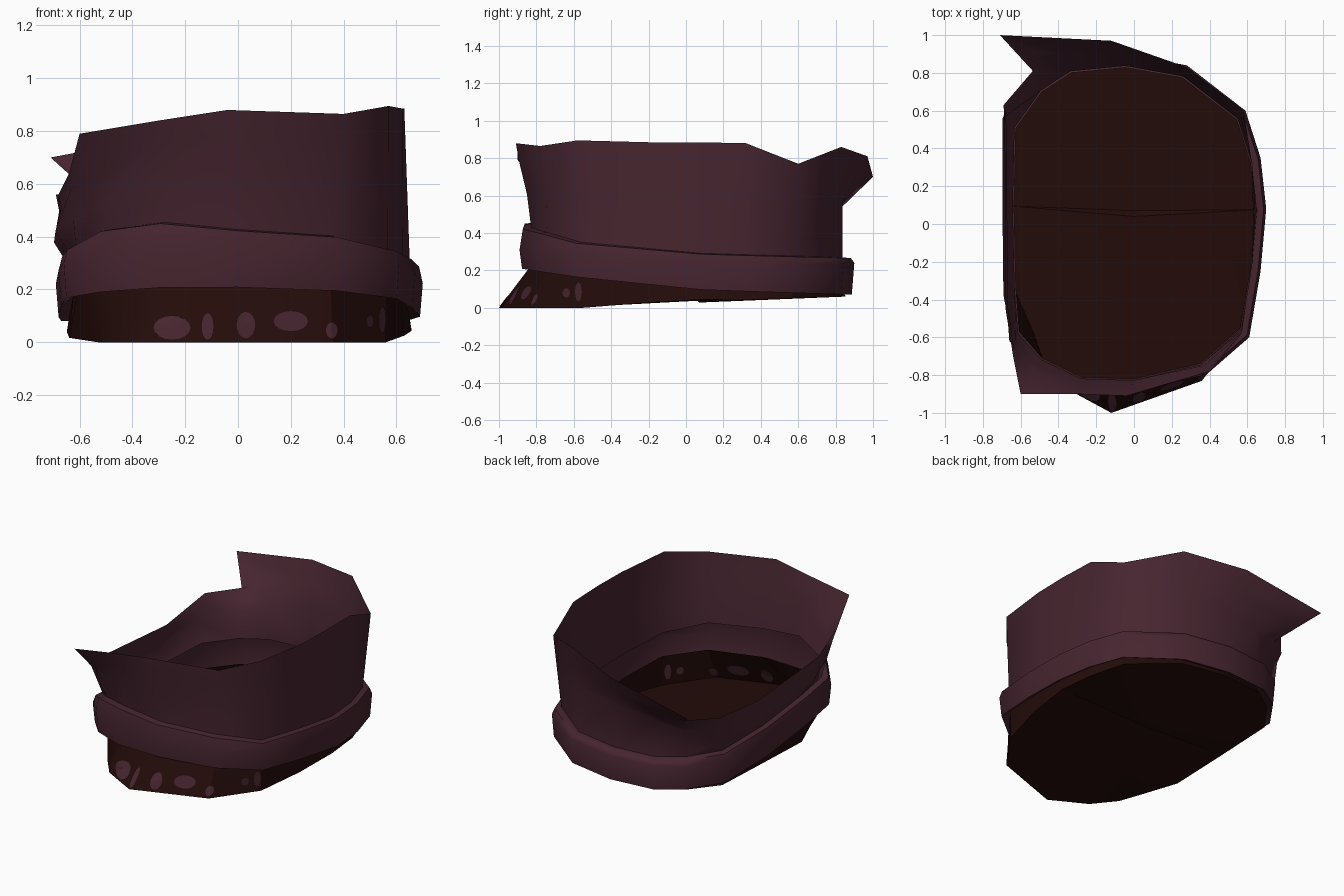
import bpy, bmesh, math
from mathutils import Vector
from mathutils.bvhtree import BVHTree

if "Cube" in bpy.data.objects:
    bpy.data.objects.remove(bpy.data.objects["Cube"])


def material(name, rgb):
    m = bpy.data.materials.new(name)
    m.diffuse_color = (*rgb, 1)
    m.use_nodes = True
    m.node_tree.nodes["Principled BSDF"].inputs["Base Color"].default_value = m.diffuse_color
    return m


cloth = material("plum cloth", (0.062, 0.0185, 0.029))
brown = material("dark brown", (0.017, 0.0037, 0.003))


def make(name, bm, mat, angle=None):
    me = bpy.data.meshes.new(name)
    bm.to_mesh(me)
    bm.free()
    ob = bpy.data.objects.new(name, me)
    bpy.context.collection.objects.link(ob)
    me.materials.append(mat)
    if angle:
        bpy.ops.object.select_all(action='DESELECT')
        ob.select_set(True)
        bpy.context.view_layer.objects.active = ob
        bpy.ops.object.shade_smooth_by_angle(angle=math.radians(angle))
    return ob


def interp(t, keys):
    for (a, va), (b, vb) in zip(keys, keys[1:]):
        if t <= b:
            return va + (vb - va) * max(0, (t - a) / (b - a))
    return keys[-1][1]


def bridge(bm, rings):
    n = len(rings[0])
    vs = [[bm.verts.new(p) for p in r] for r in rings]
    for a, b in zip(vs, vs[1:]):
        for i in range(n):
            j = (i + 1) % n
            bm.faces.new((a[j], a[i], b[i], b[j]))
    return vs


# stations around the collar: band x, y, then rim x, y, z
stations = [
    (-.53, -.77, -.60, -.90, .79), (-.30, -.88, -.30, -.90, .84),
    (.00, -.89, -.04, -.91, .88), (.38, -.80, .40, -.78, .865),
    (.61, -.60, .57, -.58, .895), (.67, -.25, .625, -.20, .885),
    (.70, .08, .63, .05, .885), (.67, .35, .625, .32, .88),
    (.59, .60, .58, .60, .77), (.28, .84, .28, .83, .86),
    (-.05, .90, -.12, .97, .81), (-.36, .87, -.71, 1.0, .70),
    (-.53, .76, -.51, .84, .57), (-.68, .55, -.69, .63, .56),
    (-.69, .10, -.68, .20, .51), (-.68, -.35, -.68, -.45, .56),
    (-.66, -.62, -.64, -.70, .64)]

LOW = [(-.9, .21), (-.6, .165), (.1, .095), (.9, .07)]
TOP = [(-.9, .31), (-.6, .30), (.1, .22), (.9, .24)]
NECK = [(-.9, .43), (-.6, .35), (.1, .29), (.9, .27)]

rim, fold, mid, neck, ledge, top, low, under = ([] for _ in range(8))
for i, (x, y, rx, ry, rz) in enumerate(stations):
    b = Vector((x, y, 0))
    zl, zt, zn = (interp(y, k) for k in (LOW, TOP, NECK))
    if i < 2:
        zt += .05
        zn += .03
    r = Vector((rx, ry, rz))
    n = b * .93 + Vector((0, 0, zn))
    rim.append(r)
    if i in (9, 10, 11, 12):      # outward flap starts from a pinched line
        m = Vector((n.x, n.y, min(.57, (rz + zn) / 2 + .03)))
        f = m.lerp(r, .5)
    else:
        m = n.lerp(r, .4)
        f = n.lerp(r, .78)
    if i == 0:                    # flared front corner
        f = Vector((-.52, -.79, .64))
        m = Vector((-.51, -.75, .52))
    if 1 <= i <= 3:               # shallow dent in the front panel
        m.y += .01
    if 13 <= i <= 15:             # bulge on the low side
        m.x -= .04
    fold.append(f)
    mid.append(m)
    neck.append(n)
    ledge.append(b * .98 + Vector((0, 0, zn - .005)))
    top.append(b + Vector((0, 0, zt)))
    low.append(b * .985 + Vector((0, 0, zl)))
    under.append(b * .92 + Vector((0, 0, zl + .03)))

# folded cloth collar: open wall above a rolled band
bm = bmesh.new()
bridge(bm, [rim, fold, mid, neck, ledge, top, low, under])
make("cloth_collar", bm, cloth, 55)

# sole: slanted front lip, floor of two overlapping panels with a step
front = {16: (-.53, -.58), 0: (-.48, -.72), 1: (-.36, -.87), 2: (-.12, -1.0),
         3: (.36, -.83), 4: (.56, -.55)}
FLOOR = [(-.55, 0), (.05, .05), (.12, .035), (.9, .06)]
base = []
for i, (x, y, *_) in enumerate(stations):
    if i in front:
        base.append(Vector((*front[i], 0)))
    else:
        base.append(Vector((x * .94, y * .95, interp(y, FLOOR))))
bm = bmesh.new()
vs = bridge(bm, [under, base])[1]
hub_front = bm.verts.new((0, .04, .065))
hub_back = bm.verts.new((0, .07, .028))
for i, v in enumerate(vs):
    hub = hub_back if 6 <= i < 14 else hub_front
    bm.faces.new((vs[(i + 1) % len(vs)], v, hub))
for i in (6, 14):
    bm.faces.new((vs[i], hub_front, hub_back))
tree = BVHTree.FromBMesh(bm)
make("sole", bm, brown, 30)

# pale spots on the lip, plated on both sides: axis position, z, half width, half height
# direction 0 = cast onto the front, 1 = cast onto the right side
spots = [(0, -.25, .055, .07, .045), (0, -.115, .06, .022, .05), (0, .03, .065, .035, .05),
         (0, .20, .08, .065, .038), (0, .355, .045, .022, .03),
         (1, -.64, .08, .02, .025), (1, -.575, .085, .018, .05)]
bm = bmesh.new()
for side, s, z, w, h in spots:
    ray = Vector((-1, 0, 0)) if side else Vector((0, 1, 0))
    for off in (-.0045, .0045):
        pts = []
        for k in range(17):
            a = k * math.tau / 16
            q = 0 if k == 16 else 1
            u, v = s + q * w * math.cos(a), z + q * h * math.sin(a)
            start = Vector((2, u, v)) if side else Vector((u, -2, v))
            pts.append(bm.verts.new(tree.ray_cast(start, ray)[0] + ray * off))
        for k in range(16):
            bm.faces.new((pts[k], pts[(k + 1) % 16], pts[16]))
make("lip_spots", bm, cloth)
